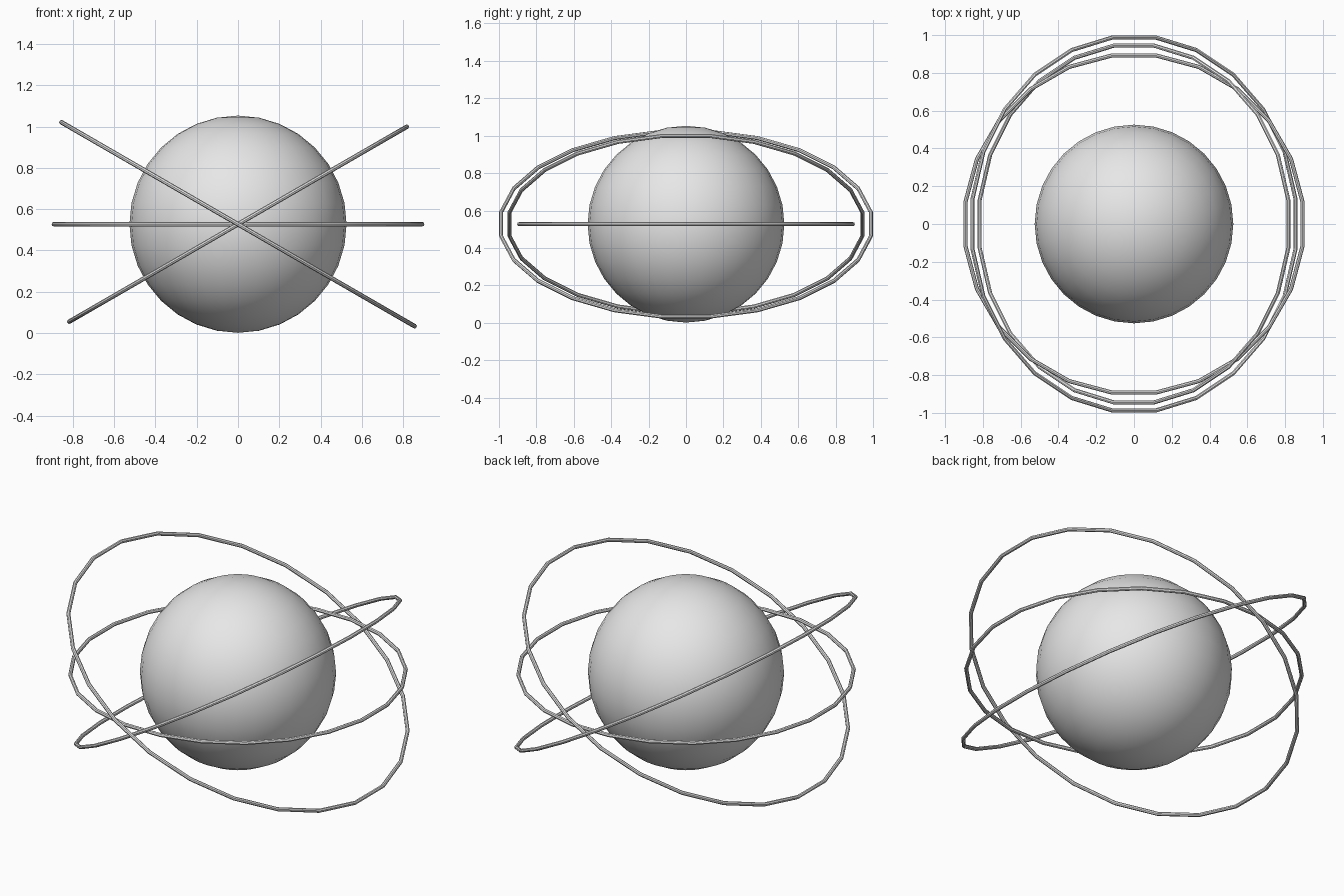
import bpy
from math import cos, pi, radians

cube = bpy.data.objects.get("Cube")
if cube:
    bpy.data.objects.remove(cube, do_unlink=True)

CENTRE = (0, 0, 0.527)
SIDES = 24
TUBE = 0.011

grey = bpy.data.materials.new("light_grey")
grey.use_nodes = True
grey.diffuse_color = (0.8, 0.8, 0.8, 1)
grey.node_tree.nodes["Principled BSDF"].inputs["Base Color"].default_value = (0.8, 0.8, 0.8, 1)


def finish(name):
    obj = bpy.context.object
    obj.name = name
    obj.data.materials.append(grey)
    bpy.ops.object.shade_smooth_by_angle(angle=radians(30))
    return obj


# Central ball
bpy.ops.mesh.primitive_uv_sphere_add(segments=32, ring_count=16, radius=0.526, location=CENTRE)
finish("central_sphere")


# Orbit ring: outer reach measured to the flat sides, tilted about the y axis
def ring(name, reach, tilt):
    bpy.ops.mesh.primitive_torus_add(
        major_segments=SIDES, minor_segments=8,
        major_radius=reach / cos(pi / SIDES) - TUBE, minor_radius=TUBE,
        location=CENTRE, rotation=(0, radians(tilt), pi / SIDES))
    obj = finish(name)
    # Turn in the ring's own plane first, then tilt
    obj.rotation_mode = 'XYZ'
    obj.rotation_euler = (0, radians(tilt), 0)
    for v in obj.data.vertices:
        x, y = v.co.x, v.co.y
        turn = complex(x, y) * complex(cos(pi / SIDES), cos(pi / 2 - pi / SIDES))
        v.co.x, v.co.y = turn.real, turn.imag


ring("level_ring", 0.903, 0)
ring("middle_tilted_ring", 0.955, -30)
ring("outer_tilted_ring", 0.999, 30)
